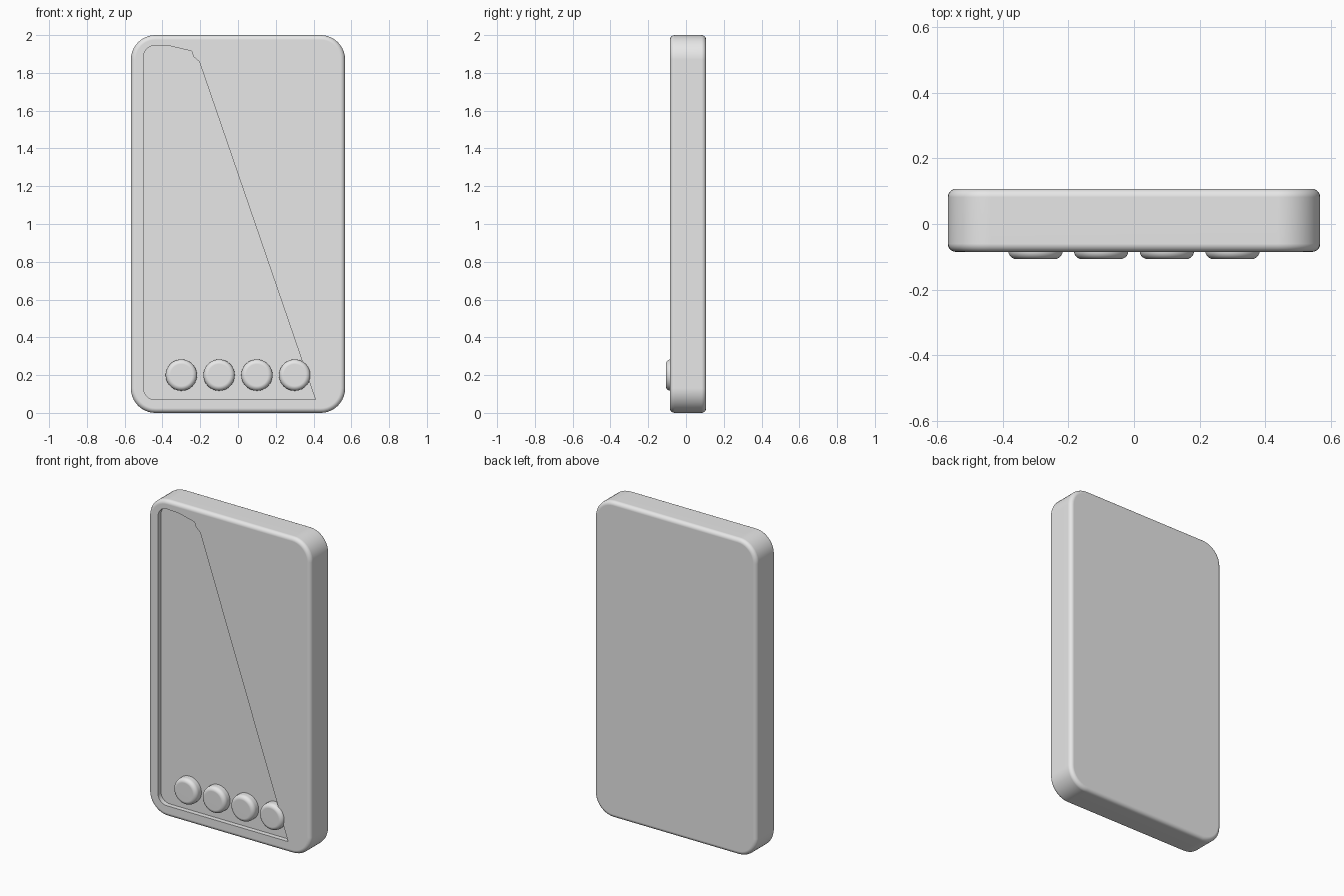
import bpy, bmesh, math

if "Cube" in bpy.data.objects:
    bpy.data.objects.remove(bpy.data.objects["Cube"], do_unlink=True)

# One plain grey for everything
grey = bpy.data.materials.new("light_grey")
grey.use_nodes = True
color = (0.8, 0.8, 0.8, 1)
grey.diffuse_color = color
grey.node_tree.nodes["Principled BSDF"].inputs["Base Color"].default_value = color


def arc(cx, cz, r, start, end, n):
    """Points along an arc in the front plane, angles in degrees."""
    return [(cx + r * math.cos(math.radians(start + (end - start) * i / n)),
             cz + r * math.sin(math.radians(start + (end - start) * i / n)))
            for i in range(n + 1)]


def prism(name, outline, y0, y1):
    """Extrude an x, z outline from y0 to y1."""
    bm = bmesh.new()
    face = bm.faces.new([bm.verts.new((x, y0, z)) for x, z in outline])
    ext = bmesh.ops.extrude_face_region(bm, geom=[face])["geom"]
    moved = [v for v in ext if isinstance(v, bmesh.types.BMVert)]
    bmesh.ops.translate(bm, verts=moved, vec=(0, y1 - y0, 0))
    bmesh.ops.recalc_face_normals(bm, faces=bm.faces)
    mesh = bpy.data.meshes.new(name)
    bm.to_mesh(mesh)
    bm.free()
    mesh.materials.append(grey)
    obj = bpy.data.objects.new(name, mesh)
    bpy.context.collection.objects.link(obj)
    return obj


def activate(obj):
    bpy.ops.object.select_all(action="DESELECT")
    obj.select_set(True)
    bpy.context.view_layer.objects.active = obj


def finish(obj, radius, cutter=None):
    """Round the rim, cut the recess if any, and shade smoothly."""
    activate(obj)
    bevel = obj.modifiers.new("rim", "BEVEL")
    bevel.width = radius
    bevel.segments = 5
    bevel.limit_method = "ANGLE"
    bevel.angle_limit = math.radians(60)
    bpy.ops.object.modifier_apply(modifier="rim")
    if cutter:
        cut = obj.modifiers.new("recess", "BOOLEAN")
        cut.operation = "DIFFERENCE"
        cut.solver = "EXACT"
        cut.object = cutter
        bpy.ops.object.modifier_apply(modifier="recess")
        bpy.data.objects.remove(cutter, do_unlink=True)
    activate(obj)
    bpy.ops.object.shade_smooth_by_angle(angle=math.radians(35))
    weighted = obj.modifiers.new("flat_faces", "WEIGHTED_NORMAL")
    weighted.keep_sharp = True


FRONT, BACK = -0.085, 0.107

# Case: rounded slab
W, H, R = 0.567, 2.0, 0.13
case_outline = (arc(W - R, H - R, R, 0, 90, 10) + arc(R - W, H - R, R, 90, 180, 10)
                + arc(R - W, R, R, 180, 270, 10) + arc(W - R, R, R, 270, 360, 10))
case = prism("case", case_outline, FRONT, BACK)

# Recessed panel with a diagonal edge
recess_outline = (arc(-0.44, 1.885, 0.06, 90, 180, 8) + arc(-0.44, 0.13, 0.06, 180, 270, 8)
                  + [(0.41, 0.07), (-0.205, 1.86), (-0.235, 1.885), (-0.245, 1.915),
                     (-0.36, 1.942)])
recess = prism("recess_cutter", recess_outline, FRONT - 0.05, FRONT + 0.03)
finish(case, 0.025, recess)

# Row of four round buttons
for i in range(4):
    outline = arc(-0.3 + 0.2 * i, 0.2, 0.083, 0, 360, 48)[:-1]
    button = prism(f"button_{i + 1}", outline, -0.107, -0.03)
    finish(button, 0.025)
